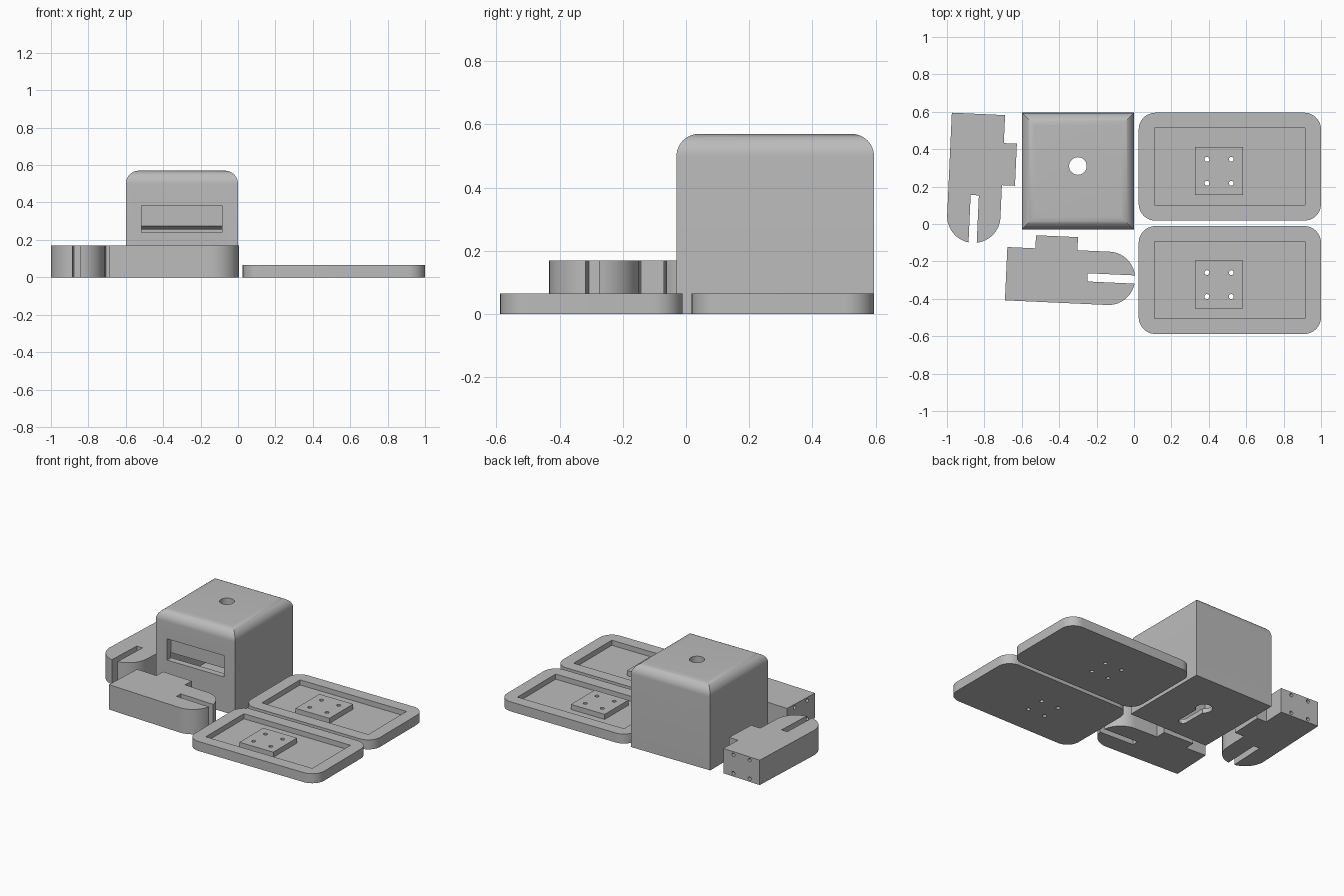
import bpy, bmesh, math
from mathutils import Matrix

if "Cube" in bpy.data.objects:
    bpy.data.objects.remove(bpy.data.objects["Cube"])

grey = bpy.data.materials.new("plain_grey")
grey.diffuse_color = (0.5, 0.5, 0.5, 1)
grey.use_nodes = True
grey.node_tree.nodes["Principled BSDF"].inputs["Base Color"].default_value = grey.diffuse_color


def loft(name, rings):
    """Closed solid from a stack of equal-length rings."""
    bm = bmesh.new()
    vs = [[bm.verts.new(p) for p in ring] for ring in rings]
    n = len(vs[0])
    for a, b in zip(vs, vs[1:]):
        for i in range(n):
            bm.faces.new((a[i], a[(i + 1) % n], b[(i + 1) % n], b[i]))
    bm.faces.new(vs[0][::-1])
    bm.faces.new(vs[-1])
    bmesh.ops.recalc_face_normals(bm, faces=bm.faces)
    me = bpy.data.meshes.new(name)
    bm.to_mesh(me)
    bm.free()
    me.materials.append(grey)
    ob = bpy.data.objects.new(name, me)
    bpy.context.collection.objects.link(ob)
    return ob


def prism(name, pts, z0, z1):
    return loft(name, [[(x, y, z) for x, y in pts] for z in (z0, z1)])


def rect(x0, x1, y0, y1):
    return [(x0, y0), (x1, y0), (x1, y1), (x0, y1)]


def arc(cx, cy, r, a0, a1, n=12):
    return [(cx + r * math.cos(math.radians(a0 + (a1 - a0) * i / n)),
             cy + r * math.sin(math.radians(a0 + (a1 - a0) * i / n)))
            for i in range(n + 1)]


def circle(cx, cy, r, n=32):
    return arc(cx, cy, r, 0, 360, n)[:-1]


def cut(ob, cutter):
    m = ob.modifiers.new("cut", 'BOOLEAN')
    m.operation, m.solver, m.object = 'DIFFERENCE', 'EXACT', cutter
    bpy.context.view_layer.objects.active = ob
    with bpy.context.temp_override(object=ob, active_object=ob):
        bpy.ops.object.modifier_apply(modifier=m.name)
    bpy.data.objects.remove(cutter)


def smooth(ob):
    bpy.ops.object.select_all(action='DESELECT')
    ob.select_set(True)
    bpy.context.view_layer.objects.active = ob
    bpy.ops.object.shade_smooth_by_angle(angle=math.radians(30))


# Housing: square walls with mitred rounded top edges
X0, X1, Y0, Y1, H, R, W = -0.6, 0.0, -0.03, 0.595, 0.57, 0.07, 0.043
steps = [(0, 0)] + [(R - c, H - R + s) for c, s in arc(0, 0, R, 0, 90)]
housing = loft("housing", [[(x, y, z) for x, y in rect(X0 + i, X1 - i, Y0 + i, Y1 - i)]
                           for i, z in steps])
cut(housing, prism("cavity", rect(X0 + W, X1 - W, Y0 + W, Y1 - W), 0.03, H - W))
cut(housing, prism("window", rect(-0.515, -0.085, -0.1, 0.05), 0.24, 0.385))
cut(housing, prism("cable_hole", circle(-0.3, 0.31, 0.047), 0.4, 0.7))
# Keyhole in the floor
cut(housing, prism("keyhole_end", circle(-0.3, 0.31, 0.052), -0.1, 0.1))
cut(housing, prism("keyhole_slot", arc(-0.3, 0.31, 0.027, 0, 180)
                   + arc(-0.3, 0.11, 0.027, 180, 360), -0.1, 0.1))
smooth(housing)

# Panel behind the window, with a sloped lower edge
panel_side = [(0.013, 0.275), (0.05, 0.255), (0.05, 0.527), (0.013, 0.527)]
loft("window_panel", [[(x, y, z) for y, z in panel_side] for x in (-0.557, -0.043)])


# Trays with a sunken floor, a raised mounting pad and four screw holes
def tray(name, y0):
    r, x0, x1, y1 = 0.09, 0.025, 1.0, y0 + 0.577
    ob = prism(name, arc(x1 - r, y0 + r, r, -90, 0) + arc(x1 - r, y1 - r, r, 0, 90)
               + arc(x0 + r, y1 - r, r, 90, 180) + arc(x0 + r, y0 + r, r, 180, 270), 0, 0.065)
    # The recess is a frame around the pad, cut as one ring
    cutter = prism("recess", rect(0.11, 0.915, y0 + 0.083, y0 + 0.495), 0.03, 0.1)
    cut(cutter, prism("pad", rect(0.327, 0.583, y0 + 0.137, y0 + 0.393), 0.0, 0.2))
    cut(ob, cutter)
    for x in (0.39, 0.52):
        for dy in (0.2, 0.328):
            cut(ob, prism("screw_hole", circle(x, y0 + dy, 0.013, 20), -0.1, 0.2))
    smooth(ob)


tray("back_tray", 0.018)
tray("front_tray", -0.588)


# Arms: rounded forked end, side tab, screw holes in the square end
def arm(name, origin, angle):
    w, length, r = 0.285, 0.69, 0.1425
    gap = math.degrees(math.asin(0.022 / r))
    c = length - r
    pts = ([(0, 0)] + arc(c, r, r, -90, -gap, 16)
           + [(0.435, r - 0.022), (0.435, r + 0.022)]
           + arc(c, r, r, gap, 90, 16)
           + [(0.375, w), (0.375, w + 0.07), (0.15, w + 0.07), (0.15, w), (0, w)])
    ob = prism(name, pts, 0, 0.17)
    for v in (r - 0.064, r + 0.064):
        for z in (0.022, 0.148):
            ring = circle(v, z, 0.012, 20)
            cut(ob, loft("screw_hole", [[(u, a, b) for a, b in ring] for u in (-0.05, 0.1)]))
    ob.data.transform(Matrix.Translation(origin) @ Matrix.Rotation(math.radians(angle), 4, 'Z'))
    smooth(ob)


arm("left_arm", (-0.974, 0.595, 0), -92.6)
arm("front_arm", (-0.69, -0.408, 0), -2.6)
